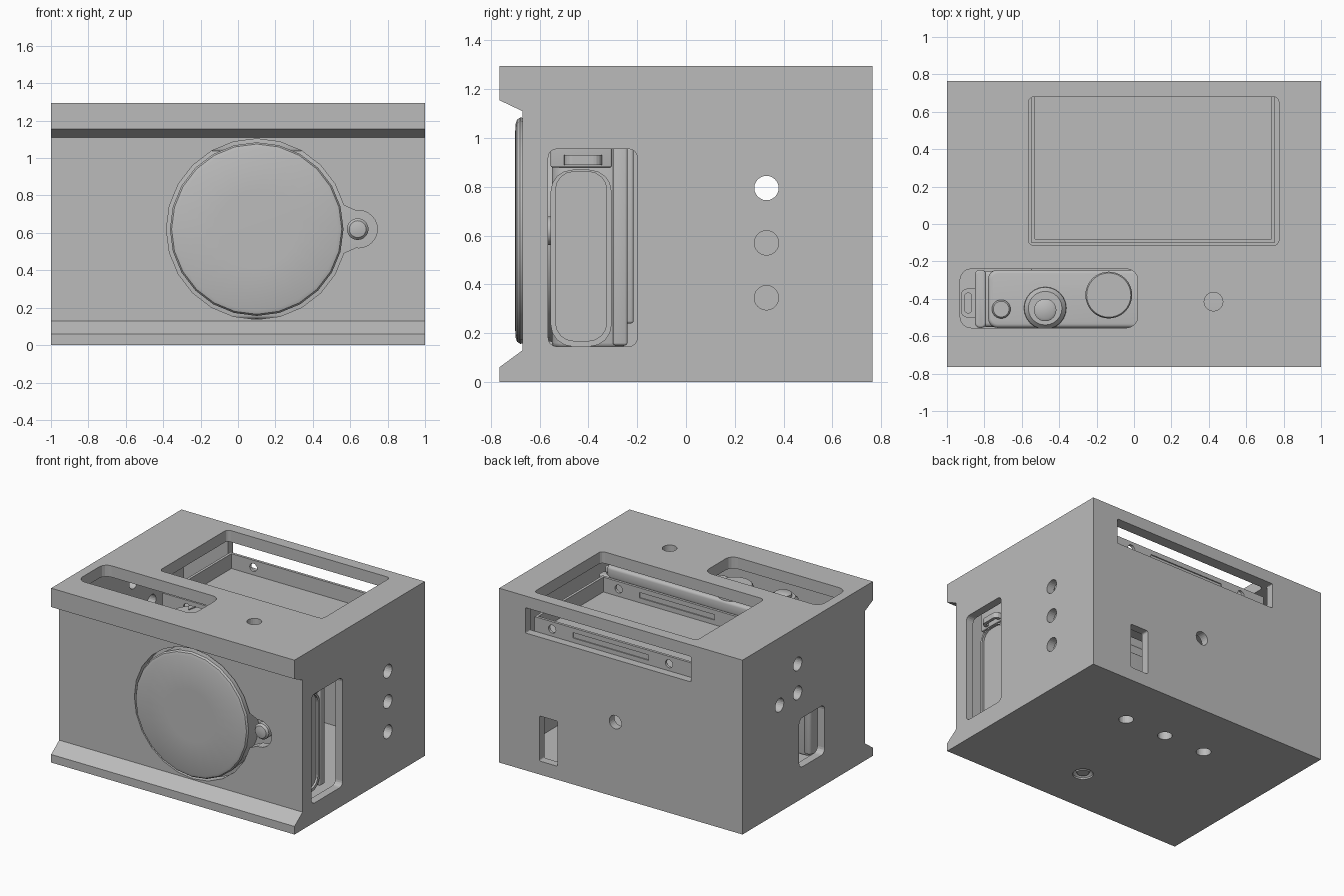
import bpy, bmesh, math
from mathutils import Vector

if "Cube" in bpy.data.objects:
    bpy.data.objects.remove(bpy.data.objects["Cube"])

grey = bpy.data.materials.new("plain grey")
grey.diffuse_color = (0.5, 0.5, 0.5, 1)
grey.use_nodes = True
grey.node_tree.nodes["Principled BSDF"].inputs["Base Color"].default_value = grey.diffuse_color


def place(axis, a, b, t):
    """Put a 2D point (a, b) at depth t along an axis."""
    return {'x': (t, a, b), 'y': (a, t, b), 'z': (a, b, t)}[axis]


def finish(name, bm, smooth=False):
    bmesh.ops.recalc_face_normals(bm, faces=bm.faces)
    me = bpy.data.meshes.new(name)
    bm.to_mesh(me)
    bm.free()
    ob = bpy.data.objects.new(name, me)
    bpy.context.collection.objects.link(ob)
    me.materials.append(grey)
    if smooth:
        activate(ob)
        bpy.ops.object.shade_smooth_by_angle(angle=math.radians(35))
    return ob


def activate(ob):
    bpy.ops.object.select_all(action='DESELECT')
    ob.select_set(True)
    bpy.context.view_layer.objects.active = ob


def circle(a, b, r, n=24):
    return [(a + r * math.cos(2 * math.pi * i / n), b + r * math.sin(2 * math.pi * i / n)) for i in range(n)]


def rrect(a0, b0, a1, b1, r, n=4):
    pts = []
    for k, (a, b) in enumerate([(a1 - r, b1 - r), (a0 + r, b1 - r), (a0 + r, b0 + r), (a1 - r, b0 + r)]):
        for i in range(n + 1):
            t = math.pi / 2 * (k + i / n)
            pts.append((a + r * math.cos(t), b + r * math.sin(t)))
    return pts


def prism(name, pts, axis, lo, hi, bevel=0, smooth=False):
    bm = bmesh.new()
    rings = [[bm.verts.new(place(axis, a, b, t)) for a, b in pts] for t in (lo, hi)]
    bm.faces.new(rings[0])
    bm.faces.new(rings[1])
    n = len(pts)
    for i in range(n):
        j = (i + 1) % n
        bm.faces.new((rings[0][i], rings[0][j], rings[1][j], rings[1][i]))
    bmesh.ops.recalc_face_normals(bm, faces=bm.faces)
    if bevel:
        bmesh.ops.bevel(bm, geom=[e for e in bm.edges if e.calc_face_angle(0) > 0.6], offset=bevel,
                        segments=3, profile=0.5, affect='EDGES', clamp_overlap=True)
    return finish(name, bm, smooth)


def box(name, x, y, z, bevel=0):
    pts = [(x[0], y[0]), (x[1], y[0]), (x[1], y[1]), (x[0], y[1])]
    return prism(name, pts, 'z', z[0], z[1], bevel, bevel > 0)


def lathe(name, profile, axis, a, b, n=24):
    """Stack of rings (radius, depth) with closed ends."""
    bm = bmesh.new()
    rings = [[bm.verts.new(place(axis, p, q, t)) for p, q in circle(a, b, r, n)] for r, t in profile]
    for r0, r1 in zip(rings, rings[1:]):
        for i in range(n):
            j = (i + 1) % n
            bm.faces.new((r0[i], r0[j], r1[j], r1[i]))
    bm.faces.new(rings[0])
    bm.faces.new(rings[-1])
    return finish(name, bm, True)


def cut(ob, cutter):
    cutter.hide_render = True
    m = ob.modifiers.new("cut", 'BOOLEAN')
    m.operation, m.solver, m.object = 'DIFFERENCE', 'EXACT', cutter
    activate(ob)
    bpy.ops.object.modifier_apply(modifier=m.name)
    bpy.data.objects.remove(cutter)


# housing shell: side profile with lips along the front, hollow inside
housing = prism("housing", [(-.765, 0), (.765, 0), (.765, 1.295), (-.765, 1.295), (-.765, 1.155),
                            (-.67, 1.11), (-.67, .13), (-.765, .06)], 'x', -1, 1)
cut(housing, box("cavity", (-.94, .94), (-.6, .705), (.06, 1.21)))

# lens opening with its side lobe
cut(housing, prism("c", circle(.1, .62, .483), 'y', -.8, -.5))
cut(housing, prism("c", [(.42, .38), (.56, .49), (.63, .521), (.63, .719), (.56, .75), (.42, .86)], 'y', -.79, -.51))
cut(housing, prism("c", circle(.645, .62, .1), 'y', -.78, -.52))

# rounded windows: axis, rectangle, corner radius, depth range
for axis, rect, r, lo, hi in [
        ('z', (-.565, -.115, .775, .68), .03, 1.15, 1.4),     # screen window
        ('z', (-.93, -.555, .02, -.24), .06, 1.15, 1.4),      # dial window
        ('x', (-.565, .145, -.2, .955), .035, .9, 1.1),       # right window
        ('x', (-.2, .235, .1, .6), .04, -1.1, -.9),           # left window
        ('y', (-.575, 1.02, .785, 1.208), .006, .65, .9),     # back slot
        ('y', (.52, .1, .67, .435), .012, .65, .9)]:          # back port
    cut(housing, prism("c", rrect(*rect, r), axis, lo, hi))

# round mounting holes
holes = [('x', .33, z, .9, 1.1) for z in (.345, .57, .795)]
holes += [('x', y, z, -1.1, -.9) for y, z in ((.118, 1.02), (.118, .805), (.33, .795))]
holes += [('z', x, .335, -.1, .1) for x in (-.33, .01, .35)]
holes += [('z', .425, -.415, 1.15, 1.4), ('y', .045, .555, .65, .9), ('z', .1, -.415, -.1, .1)]
for axis, a, b, lo, hi in holes:
    cut(housing, prism("c", circle(a, b, .05), axis, lo, hi))
cut(housing, lathe("c", [(.07, -.02), (.07, .012), (.045, .035)], 'z', .1, -.415))

# screen tray with rails along its sides
box("tray_floor", (-.55, .755), (-.1, .7), (.985, 1.015))
for name, y in (("tray_back_rail", .68), ("tray_front_rail", -.1)):
    rail = box(name, (-.545, .75), (y, y + .02), (1.01, 1.125))
    for x in (-.35, .61):
        cut(rail, prism("c", circle(x, 1.07, .03, 16), 'y', y - .1, y + .1))
    cut(rail, box("c", (-.18, .44), (y + .012, y + .1), (1.05, 1.09)))
for name, x in (("tray_left_rail", -.55), ("tray_right_rail", .735)):
    box(name, (x, x + .02), (-.1, .7), (1.01, 1.125))

# camera body with top plate and back panel
prism("camera_body", rrect(-.85, -.55, .86, -.25, .06), 'z', .14, 1.06, .02, True)
prism("camera_top_plate", rrect(-.78, -.555, .84, -.245, .05), 'z', 1.03, 1.12, .02, True)
prism("camera_left_cap", rrect(-.85, -.555, -.79, -.245, .025), 'z', .16, 1.1, .012, True)
box("back_panel", (-.55, .62), (-.26, -.215), (.24, .96), .01)

# side door frame on the right end
door = prism("side_door_frame", rrect(-.555, .145, -.305, .87, .09), 'x', .85, .885)
cut(door, prism("c", rrect(-.535, .168, -.325, .862, .075), 'x', .87, .95))
box("side_band", (.85, .88), (-.555, -.305), (.88, 1.08), .006)
box("back_grip", (.8, .885), (-.3, -.24), (.15, 1.05), .01)

# strap lugs at both ends
for name, s in (("left_strap_lug", -1), ("right_strap_lug", 1)):
    xs = sorted((s * .925, s * .82))
    lug = prism(name, rrect(xs[0], -.5, xs[1], -.345, .035), 'z', .89, .93)
    xs = sorted((s * .903, s * .87))
    cut(lug, prism("c", rrect(xs[0], -.475, xs[1], -.37, .012), 'z', .8, 1))

# buttons and dials on top of the camera
lathe("small_button", [(.05, 1.1), (.05, 1.14), (.042, 1.15)], 'z', -.71, -.455)
lathe("shutter_collar", [(.115, 1.1), (.112, 1.14), (.09, 1.165), (.075, 1.165)], 'z', -.475, -.45)
lathe("shutter_button", [(.06, 1.15), (.06, 1.185), (.045, 1.195)], 'z', -.475, -.46)
lathe("mode_dial", [(.125, 1.1), (.125, 1.18), (.118, 1.19)], 'z', -.135, -.38, 32)
prism("dial_pointer", [(-.17, -.34), (-.205, -.285), (-.155, -.27)], 'z', 1.18, 1.197)

# lens with rounded cap, and the release button beside it
lathe("lens_cap", [(.45, -.5), (.462, -.66), (.464, -.68), (.455, -.693), (.435, -.7), (.2, -.702)], 'y', .1, .62, 24)
lathe("release_button", [(.058, -.53), (.058, -.635), (.045, -.65), (.02, -.655)], 'y', .64, .62, 20)

# tripod screw in the base
lathe("tripod_screw", [(.042, .01), (.046, .025), (.046, .15)], 'z', .1, -.415)
